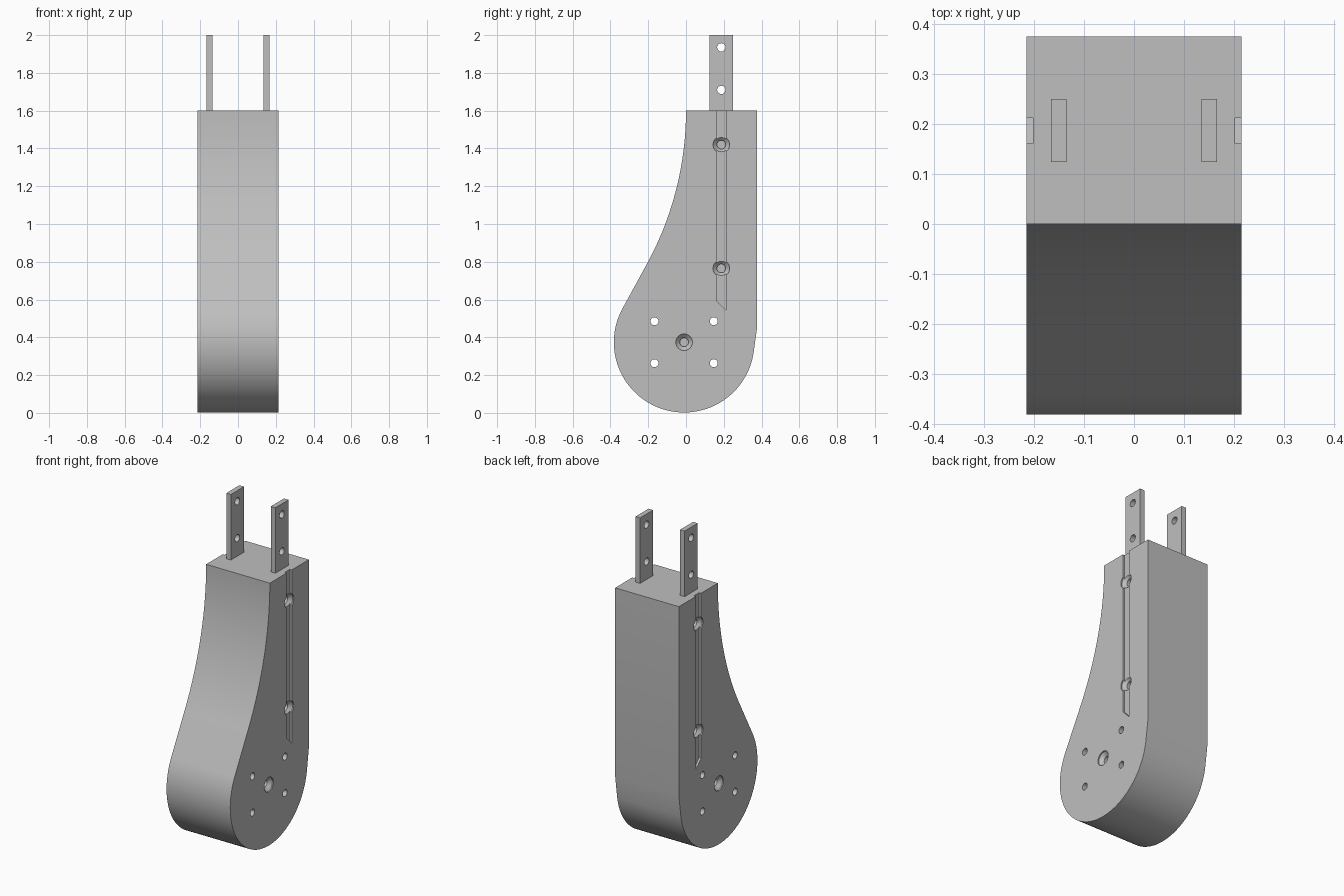
import bpy, bmesh, math
from mathutils import Vector

cube = bpy.data.objects.get("Cube")
if cube:
    bpy.data.objects.remove(cube, do_unlink=True)

HALF = 0.215                       # half width of the body
HUB = Vector((-0.01, 0.374))       # hub centre in y, z
HUB_R = 0.372
STRAP_Y = 0.187

grey = bpy.data.materials.new("light_grey")
grey.use_nodes = True
colour = (0.52, 0.52, 0.52, 1)
grey.diffuse_color = colour
grey.node_tree.nodes["Principled BSDF"].inputs["Base Color"].default_value = colour


def make_object(name, bm):
    bmesh.ops.recalc_face_normals(bm, faces=bm.faces[:])
    mesh = bpy.data.meshes.new(name)
    bm.to_mesh(mesh)
    bm.free()
    obj = bpy.data.objects.new(name, mesh)
    bpy.context.collection.objects.link(obj)
    mesh.materials.append(grey)
    return obj


def add_prism(bm, outline, x0, x1):
    """Extrude a y, z outline along x."""
    base = bm.faces.new([bm.verts.new((x0, y, z)) for y, z in outline])
    top = bmesh.ops.extrude_face_region(bm, geom=[base])["geom"]
    verts = [v for v in top if isinstance(v, bmesh.types.BMVert)]
    bmesh.ops.translate(bm, verts=verts, vec=(x1 - x0, 0, 0))


def add_lathe(bm, y, z, profile, n=32):
    """Closed solid of circular rings along x; profile is (x, radius)."""
    rings = []
    for x, r in profile:
        rings.append([bm.verts.new((x, y + r * math.cos(math.tau * i / n),
                                    z + r * math.sin(math.tau * i / n))) for i in range(n)])
    for a, b in zip(rings, rings[1:]):
        for i in range(n):
            j = (i + 1) % n
            bm.faces.new((a[i], a[j], b[j], b[i]))
    bm.faces.new(rings[0])
    bm.faces.new(rings[-1])


def cut(obj, name, bm):
    cutter = make_object(name, bm)
    cutter.hide_render = True
    mod = obj.modifiers.new(name, 'BOOLEAN')
    mod.operation = 'DIFFERENCE'
    mod.solver = 'EXACT'
    mod.object = cutter
    bpy.context.view_layer.objects.active = obj
    bpy.ops.object.modifier_apply(modifier=name)
    bpy.data.objects.remove(cutter, do_unlink=True)


def smooth(obj):
    bpy.ops.object.select_all(action='DESELECT')
    obj.select_set(True)
    bpy.context.view_layer.objects.active = obj
    bpy.ops.object.shade_smooth_by_angle(angle=math.radians(20))


# Body outline: concave neck, straight flank, round hub, straight back
lean = math.radians(28.4)
neck_r = 1.693
outline = []
for i in range(25):
    t = lean * i / 24
    outline.append((neck_r * (math.cos(t) - 1), 1.6 - neck_r * math.sin(t)))
start, end = math.pi - lean, math.radians(351.5)
for i in range(65):
    a = start + (end - start) * i / 64
    outline.append((HUB.x + HUB_R * math.cos(a), HUB.y + HUB_R * math.sin(a)))
outline += [(0.376, 0.45), (0.376, 1.6)]
bm = bmesh.new()
add_prism(bm, outline, -HALF, HALF)
body = make_object("body", bm)

# Side grooves with a slanted lower end
bm = bmesh.new()
groove = [(0.161, 1.7), (0.161, 0.595), (0.212, 0.542), (0.212, 1.7)]
for s in (-1, 1):
    add_prism(bm, groove, s * (HALF - 0.013), s * (HALF + 0.05))
cut(body, "groove_cutter", bm)

# Countersunk blind holes at the hub and along the grooves
bm = bmesh.new()
for s in (-1, 1):
    for y, z in ((HUB.x, HUB.y), (STRAP_Y, 0.765), (STRAP_Y, 1.42)):
        add_lathe(bm, y, z, [(s * 0.166, 0.023), (s * 0.188, 0.023),
                             (s * 0.208, 0.044), (s * 0.25, 0.044)])
cut(body, "countersink_cutter", bm)

# Four through bores around the hub
bm = bmesh.new()
for y in (-0.167, 0.147):
    for z in (0.263, 0.485):
        add_lathe(bm, y, z, [(-0.3, 0.021), (0.3, 0.021)])
cut(body, "bore_cutter", bm)
smooth(body)

# Pair of drilled straps rising from the top
for side, s in (("left", 1), ("right", -1)):
    bm = bmesh.new()
    strap = [(0.124, 1.59), (0.25, 1.59), (0.25, 2.0), (0.124, 2.0)]
    add_prism(bm, strap, s * 0.135, s * 0.166)
    obj = make_object(side + "_strap", bm)
    bm = bmesh.new()
    for z in (1.71, 1.935):
        add_lathe(bm, STRAP_Y, z, [(s * 0.1, 0.022), (s * 0.2, 0.022)])
    cut(obj, "strap_hole_cutter", bm)
    smooth(obj)
